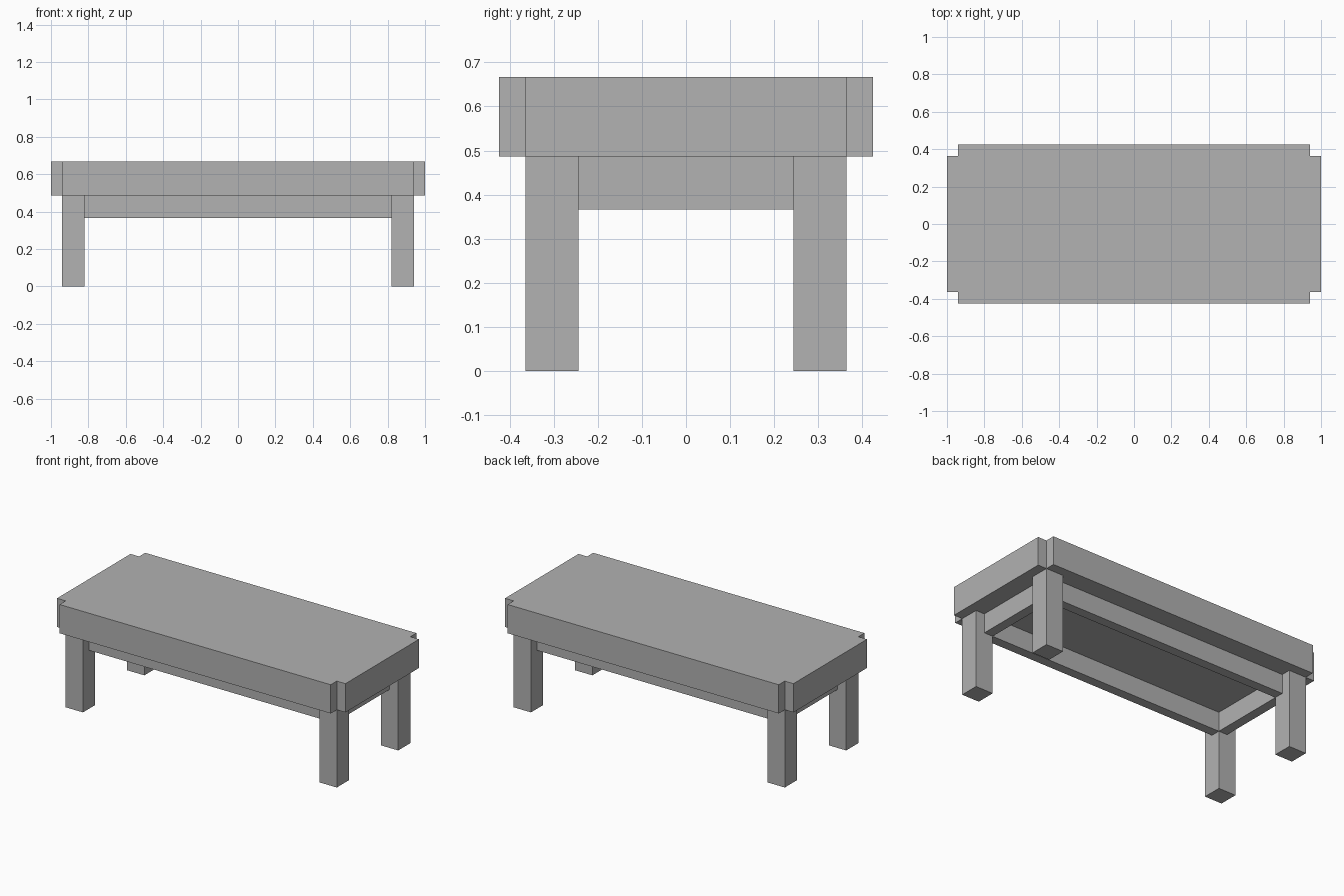
import bpy
import bmesh

cube = bpy.data.objects.get("Cube")
if cube:
    bpy.data.objects.remove(cube, do_unlink=True)

grey = bpy.data.materials.new("plain grey")
grey.use_nodes = True
color = (0.445, 0.445, 0.445, 1)
grey.diffuse_color = color
grey.node_tree.nodes["Principled BSDF"].inputs["Base Color"].default_value = color

# Shared dimensions
LEG_IN_X, LEG_OUT_X = 0.82, 0.94
LEG_IN_Y, LEG_OUT_Y = 0.244, 0.364
END_X, SIDE_Y = 1.0, 0.424
APRON_Z, LEG_TOP, TOP_Z = 0.366, 0.487, 0.667
BOARD = 0.06


def prism(name, outline, z0, z1):
    """Extrude a flat outline from z0 up to z1."""
    bm = bmesh.new()
    face = bm.faces.new([bm.verts.new((x, y, z0)) for x, y in outline])
    geom = bmesh.ops.extrude_face_region(bm, geom=[face])["geom"]
    top = [v for v in geom if isinstance(v, bmesh.types.BMVert)]
    bmesh.ops.translate(bm, verts=top, vec=(0, 0, z1 - z0))
    bmesh.ops.recalc_face_normals(bm, faces=bm.faces)
    mesh = bpy.data.meshes.new(name)
    bm.to_mesh(mesh)
    bm.free()
    mesh.materials.append(grey)
    obj = bpy.data.objects.new(name, mesh)
    bpy.context.collection.objects.link(obj)
    return obj


def box(name, x0, x1, y0, y1, z0, z1):
    return prism(name, [(x0, y0), (x1, y0), (x1, y1), (x0, y1)], z0, z1)


# Thick table top with a square notch at each corner
quarter = [(END_X, LEG_OUT_Y), (LEG_OUT_X, LEG_OUT_Y), (LEG_OUT_X, SIDE_Y)]
outline = []
for sx, sy in ((1, 1), (-1, 1), (-1, -1), (1, -1)):
    points = [(sx * x, sy * y) for x, y in quarter]
    outline += points if sx == sy else points[::-1]
prism("table_top", outline, LEG_TOP, TOP_Z)

# Four legs
for side, sx in (("left", 1), ("right", -1)):
    for end, sy in (("front", -1), ("back", 1)):
        xs = sorted((sx * LEG_IN_X, sx * LEG_OUT_X))
        ys = sorted((sy * LEG_IN_Y, sy * LEG_OUT_Y))
        box(f"{end}_{side}_leg", *xs, *ys, 0, LEG_TOP)

# Apron boards between the legs, flush with their inner faces
for end, s in (("front", -1), ("back", 1)):
    ys = sorted((s * LEG_IN_Y, s * (LEG_IN_Y + BOARD)))
    box(f"{end}_apron", -LEG_IN_X, LEG_IN_X, *ys, APRON_Z, LEG_TOP)
for side, s in (("left", 1), ("right", -1)):
    xs = sorted((s * LEG_IN_X, s * (LEG_IN_X + BOARD)))
    box(f"{side}_apron", *xs, -LEG_IN_Y, LEG_IN_Y, APRON_Z, LEG_TOP)
